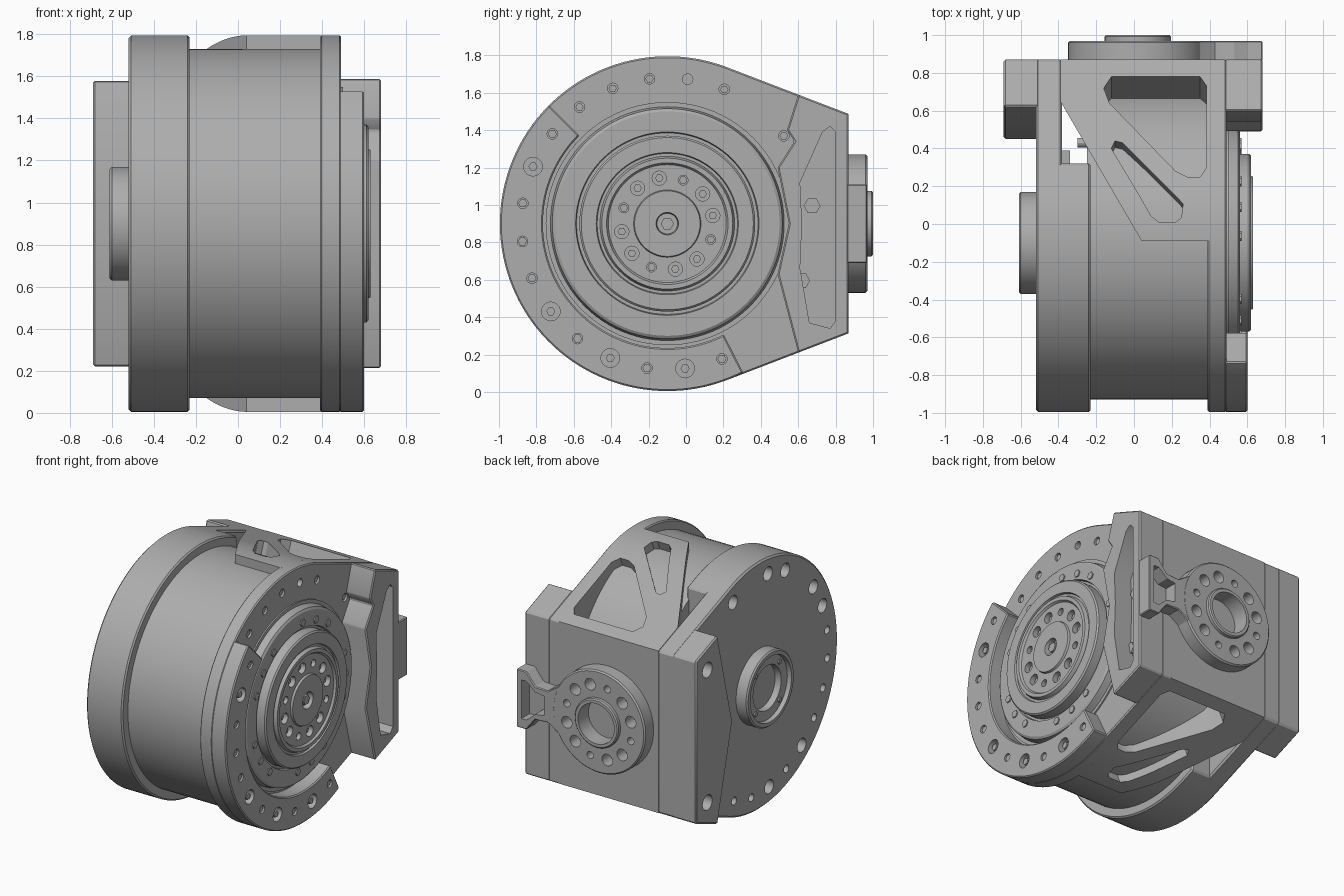
import bpy, bmesh, math
from mathutils import Vector, Matrix

if "Cube" in bpy.data.objects:
    bpy.data.objects.remove(bpy.data.objects["Cube"])

CY, CZ, R = -0.10, 0.90, 0.895      # main axis and outer radius
TILT = math.radians(21)             # slope of the tangent walls

metal = bpy.data.materials.new("grey metal")
metal.use_nodes = True
metal.diffuse_color = (0.42, 0.42, 0.42, 1)
metal.node_tree.nodes["Principled BSDF"].inputs["Base Color"].default_value = (0.42, 0.42, 0.42, 1)


def finish(name, bm, bevel=0):
    bmesh.ops.recalc_face_normals(bm, faces=bm.faces)
    mesh = bpy.data.meshes.new(name)
    bm.to_mesh(mesh)
    bm.free()
    mesh.materials.append(metal)
    ob = bpy.data.objects.new(name, mesh)
    bpy.context.collection.objects.link(ob)
    if bevel:
        mod = ob.modifiers.new("bevel", 'BEVEL')
        mod.width, mod.segments, mod.limit_method = bevel, 1, 'ANGLE'
        mod.angle_limit = math.radians(40)
        apply(ob, mod)
    smooth(ob)
    return ob


def activate(ob):
    bpy.ops.object.select_all(action='DESELECT')
    ob.select_set(True)
    bpy.context.view_layer.objects.active = ob


def smooth(ob):
    activate(ob)
    bpy.ops.object.shade_smooth_by_angle(angle=math.radians(30))


def apply(ob, mod):
    activate(ob)
    bpy.ops.object.modifier_apply(modifier=mod.name)


def add_prism(bm, pts, axis, a, b):
    put = {'x': lambda p, t: (t, p[0], p[1]),
           'y': lambda p, t: (p[0], t, p[1]),
           'z': lambda p, t: (p[0], p[1], t)}[axis]
    add_loft(bm, [put(p, a) for p in pts], [put(p, b) for p in pts])


def add_loft(bm, low, high):
    v = [bm.verts.new(c) for c in low]
    w = [bm.verts.new(c) for c in high]
    bm.faces.new(v)
    bm.faces.new(w)
    for i in range(len(v)):
        j = (i + 1) % len(v)
        bm.faces.new((v[i], v[j], w[j], w[i]))


def prism(name, pts, axis, a, b, bevel=0):
    bm = bmesh.new()
    add_prism(bm, pts, axis, a, b)
    return finish(name, bm, bevel)


def lathe(name, profile, n=96):
    # turns (x, radius) points about the main axis
    bm = bmesh.new()
    rings = []
    for x, r in profile:
        rings.append([bm.verts.new((x, *p)) for p in circle(CY, CZ, r, n)])
    for a, b in zip(rings, rings[1:]):
        for i in range(n):
            bm.faces.new((a[i], a[(i + 1) % n], b[(i + 1) % n], b[i]))
    bm.faces.new(rings[0])
    bm.faces.new(rings[-1])
    return finish(name, bm)


def boolean(ob, cutter, op='DIFFERENCE'):
    mod = ob.modifiers.new("cut", 'BOOLEAN')
    mod.object, mod.operation, mod.solver = cutter, op, 'EXACT'
    apply(ob, mod)
    bpy.data.objects.remove(cutter)
    smooth(ob)


def drill(ob, holes, axis, a, b, n=20):
    bm = bmesh.new()
    for u, v, r in holes:
        add_prism(bm, circle(u, v, r, n), axis, a, b)
    boolean(ob, finish("cutter", bm))


def bolts(name, spots, axis, a, b, r):
    bm = bmesh.new()
    for u, v in spots:
        add_prism(bm, circle(u, v, r, 6), axis, a, b)
    finish(name, bm)


def arc(a, b, r, n):
    return [polar(a + (b - a) * i / n, r) for i in range(n + 1)]


def polar(deg, r):
    t = math.radians(deg)
    return (CY + r * math.cos(t), CZ + r * math.sin(t))


def circle(u, v, r, n=64):
    return [(u + r * math.cos(2 * math.pi * i / n), v + r * math.sin(2 * math.pi * i / n)) for i in range(n)]


def wall_z(y):
    y0, z0 = polar(69, R)
    return z0 - (y - y0) * math.tan(TILT)


def outline(back, start=69):
    # round front with tangent walls running to a flat back
    z = wall_z(back)
    return [(back, z)] + arc(start, 360 - start, R, 80) + [(back, 2 * CZ - z)]


# left side: thin plate, thick rim and wedge
left_plate = prism("left_plate", outline(0.87), 'x', -0.52, -0.38, 0.012)
prism("left_rim", outline(0.32), 'x', -0.42, -0.23, 0.01)
wedge_pts = [(0.87, wall_z(0.87)), (0.62, wall_z(0.62)), (0.45, CZ),
             (0.62, 2 * CZ - wall_z(0.62)), (0.87, 2 * CZ - wall_z(0.87))]
wedge = prism("left_wedge", wedge_pts, 'x', -0.69, -0.5, 0.01)
drill(wedge, [(0.74, CZ + s * 0.48, 0.055) for s in (1, -1)], 'x', -0.75, -0.54)
big = [67, 97, 112, 142, 157, 232, 262]
small = [172, 187, 202, 217, 247, 277, 292]
drill(left_plate, [(*polar(a, 0.78), 0.05) for a in big] + [(*polar(a, 0.78), 0.028) for a in small],
      'x', -0.6, -0.43)
lathe("left_bearing_ring", [(-0.45, 0.27), (-0.6, 0.27), (-0.61, 0.26), (-0.61, 0.235), (-0.58, 0.23),
                            (-0.58, 0.16), (-0.535, 0.155), (-0.535, 0.01)])
bolts("left_bearing_screws", [polar(45 + 90 * k, 0.195) for k in range(4)], 'x', -0.59, -0.57, 0.018)
prism("clamp", [(-0.39, 0.3), (-0.34, 0.3), (-0.34, 0.39), (-0.39, 0.39)], 'z', 1.42, 1.5)
prism("gap_pin", circle(0.43, 1.3, 0.025, 12), 'x', -0.3, -0.2)

# drum between the flanges
lathe("drum", [(-0.25, 0.83), (0.4, 0.83)])

# rear bracket: wall profile trimmed by a diagonal edge
bracket = prism("rear_bracket", [(0.87, wall_z(0.87))] + arc(69, 100, R, 16)
                + arc(260, 291, R, 16) + [(0.87, 2 * CZ - wall_z(0.87))], 'x', -0.388, 0.41)
trim = prism("trim", [(-0.5, 1), (-0.5, 0.84), (-0.39, 0.65), (0.04, -0.09), (0.5, -0.09), (0.5, 1)], 'z', -1, 3)
boolean(bracket, trim, 'INTERSECT')
windows = [[(-0.16, 0.72), (-0.12, 0.78), (0.35, 0.78), (0.385, 0.73), (0.385, 0.3), (0.35, 0.25),
            (0.28, 0.25), (0.22, 0.28), (-0.13, 0.64)],
           [(-0.12, 0.4), (-0.1, 0.44), (-0.06, 0.43), (0.26, 0.11), (0.25, 0.04), (0.22, 0.02),
            (0.13, 0.02), (0.09, 0.05)]]
normal = Vector((0, math.sin(TILT), math.cos(TILT)))
for side in (1, -1):
    bm = bmesh.new()
    for pts in windows:
        top = [Vector((x, y, wall_z(y))) for x, y in pts]
        add_loft(bm, [p - normal * 0.36 for p in top], [p + normal * 0.15 for p in top])
    if side < 0:
        bm.transform(Matrix.Translation((0, 0, 2 * CZ)) @ Matrix.Scale(-1, 4, (0, 0, 1)))
    boolean(bracket, finish("cutter", bm))

# right flange with its raised rim sector
flange = prism("right_flange", outline(0.87), 'x', 0.39, 0.49, 0.008)
drill(flange, [(*polar(a, 0.78), 0.028) for a in (37, 67, 82, 97, 112, 127)], 'x', 0.44, 0.6)
bolts("flange_bolts", [polar(a, 0.78) for a in (37, 67, 97, 112, 127)], 'x', 0.42, 0.48, 0.022)
rim = prism("right_rim_sector", arc(135, 297, R, 60) + arc(297, 135, 0.665, 60), 'x', 0.48, 0.6, 0.008)
angles = [142 + 15 * k for k in range(11)]
wide = (157, 217, 247, 277)
drill(rim, [(*polar(a, 0.78), 0.05 if a in wide else 0.028) for a in angles], 'x', 0.55, 0.7)
bolts("rim_bolts", [polar(a, 0.78) for a in angles], 'x', 0.53, 0.59, 0.024)

# right rear block with pocket
block = prism("right_block", [(0.87, wall_z(0.87)), (0.6, wall_z(0.6)), (0.54, 1.4), (0.58, 1.34), (0.49, 1.2),
                              (0.55, CZ), (0.49, 0.63), (0.6, 2 * CZ - wall_z(0.6)),
                              (0.87, 2 * CZ - wall_z(0.87))], 'x', 0.48, 0.68, 0.008)
pocket = prism("cutter", [(0.61, 1.12), (0.73, 1.39), (0.77, 1.42), (0.8, 1.39), (0.8, 0.38), (0.77, 0.34),
                          (0.66, 0.37), (0.61, 0.66), (0.62, CZ)], 'x', 0.54, 0.8)
boolean(block, pocket)
bolts("block_bolts", [polar(a, 0.78) for a in (7, 337)], 'x', 0.5, 0.56, 0.045)

# stepped output hub
hub = lathe("output_hub", [(0.45, 0.65), (0.5, 0.65), (0.5, 0.625), (0.55, 0.615), (0.56, 0.6), (0.56, 0.49),
                           (0.54, 0.485), (0.54, 0.47), (0.61, 0.47), (0.62, 0.46), (0.62, 0.38), (0.605, 0.375),
                           (0.605, 0.36), (0.63, 0.35), (0.63, 0.325), (0.615, 0.315), (0.615, 0.18),
                           (0.63, 0.175), (0.63, 0.06), (0.59, 0.055), (0.59, 0.005)])
inner = [(70 + 30 * k, 0.026 if k % 3 == 0 else 0.038) for k in range(12)]
drill(hub, [(*polar(a, 0.247), r) for a, r in inner], 'x', 0.57, 0.7)
bolts("hub_bolts", [polar(a, 0.247) for a, r in inner], 'x', 0.55, 0.59, 0.022)
bolts("hub_ring_bolts", [polar(69 + 72 * k + d, 0.53) for k in range(5) for d in (-17, 0, 17)],
      'x', 0.55, 0.568, 0.027)
bolts("hub_centre_bolt", [(CY, CZ)], 'x', 0.58, 0.62, 0.035)

# rear mounting flange with side tab
FX = 0.02
mount = prism("rear_mount", circle(FX, CZ, 0.37, 80), 'y', 0.86, 0.97, 0.01)
half = [(0.2, 0.29), (0.36, 0.16), (0.43, 0.115), (0.53, 0.12), (0.6, 0.21), (0.68, 0.21)]
tab = prism("rear_tab", [(x, CZ + h) for x, h in half] + [(x, CZ - h) for x, h in reversed(half)],
            'y', 0.861, 0.969, 0.006)
boolean(mount, tab, 'UNION')
slot = [(0.46, 0.07), (0.53, 0.08), (0.6, 0.14), (0.64, 0.14)]
boolean(mount, prism("cutter", [(x, CZ + h) for x, h in slot] + [(x, CZ - h) for x, h in reversed(slot)],
                     'y', 0.875, 1.1))
boolean(mount, prism("cutter", circle(FX, CZ, 0.15), 'y', 0.875, 1.1))
spots = [(FX + 0.265 * math.cos(math.radians(15 + 30 * k)), CZ + 0.265 * math.sin(math.radians(15 + 30 * k)),
          0.026 if k % 3 == 0 else 0.042) for k in range(12)]
drill(mount, spots, 'y', 0.88, 1.1)
collar = prism("rear_collar", circle(FX, CZ, 0.175), 'y', 0.88, 1.0, 0.008)
boolean(collar, prism("cutter", circle(FX, CZ, 0.145), 'y', 0.8, 1.1))
bore = prism("cutter", circle(FX, CZ, 0.145), 'y', 0.7, 1.1)
boolean(bracket, bore)
